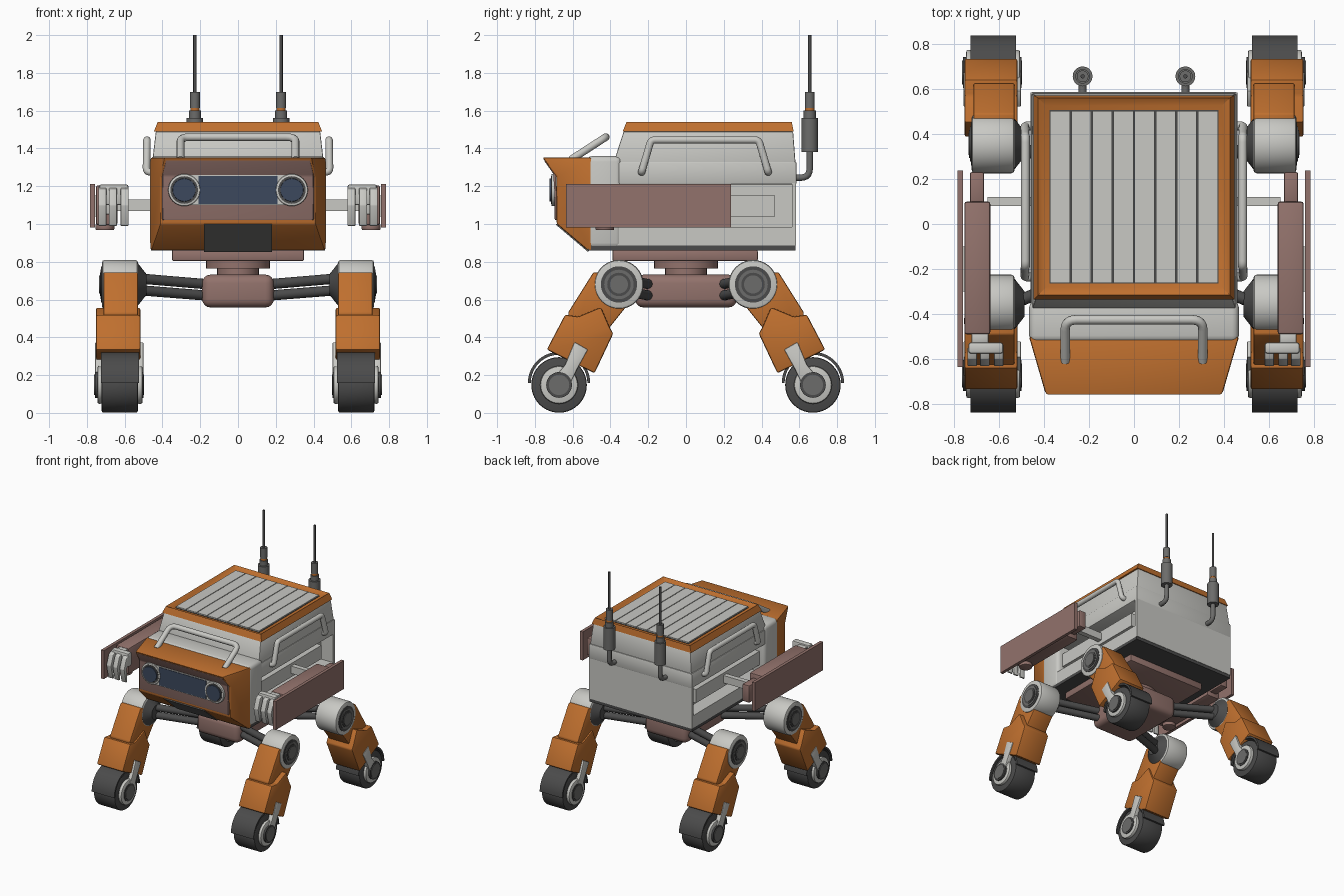
import bpy, bmesh, math
from mathutils import Vector, Matrix

cube = bpy.data.objects.get("Cube")
if cube:
    bpy.data.objects.remove(cube, do_unlink=True)


def material(name, *rgb):
    m = bpy.data.materials.new(name)
    m.use_nodes = True
    m.diffuse_color = (*rgb, 1)
    m.node_tree.nodes["Principled BSDF"].inputs["Base Color"].default_value = (*rgb, 1)
    return m


orange = material("burnt orange", .52, .16, .028)
white = material("warm white", .58, .58, .55)
pink = material("dusty mauve", .29, .17, .15)
dark = material("dark grey", .07, .07, .07)
grey = material("mid grey", .15, .15, .145)
navy = material("navy glass", .045, .065, .11)


def finish(name, bm, mat, mirror="", bevel=0, segments=2):
    """Bevel, shade and link a mesh, with mirrored copies across x and/or y."""
    bmesh.ops.recalc_face_normals(bm, faces=bm.faces)
    if bevel:
        sharp = [e for e in bm.edges if e.calc_face_angle(0) > .5]
        bmesh.ops.bevel(bm, geom=sharp, offset=bevel, segments=segments,
                        profile=.5, affect='EDGES', clamp_overlap=True)
    for f in bm.faces:
        f.smooth = True
    for e in bm.edges:
        e.smooth = e.calc_face_angle(0) < .6
    for sx in ((1, -1) if "x" in mirror else (1,)):
        for sy in ((1, -1) if "y" in mirror else (1,)):
            copy = bm.copy()
            bmesh.ops.scale(copy, vec=(sx, sy, 1), verts=copy.verts)
            if sx * sy < 0:
                bmesh.ops.reverse_faces(copy, faces=copy.faces)
            full = name
            if "y" in mirror:
                full += "_front" if sy > 0 else "_back"
            if "x" in mirror:
                full += "_left" if sx > 0 else "_right"
            mesh = bpy.data.meshes.new(full)
            copy.to_mesh(mesh)
            copy.free()
            mesh.materials.append(mat)
            bpy.context.collection.objects.link(bpy.data.objects.new(full, mesh))
    bm.free()


def box(name, mat, x, y, z, mirror="", bevel=0, segments=2):
    bm = bmesh.new()
    bmesh.ops.create_cube(bm, size=1)
    for v in bm.verts:
        v.co = [r[0] if c < 0 else r[1] for r, c in zip((x, y, z), v.co)]
    finish(name, bm, mat, mirror, bevel, segments)


def frustum(name, mat, low, high, bevel=0, recess=None):
    """Rectangles (half x, y0, y1, z) joined; recess = (inset, depth) sinks the top."""
    bm = bmesh.new()
    rings = [[bm.verts.new(p) for p in ((-h, a, z), (h, a, z), (h, b, z), (-h, b, z))]
             for h, a, b, z in (low, high)]
    for i in range(4):
        j = (i + 1) % 4
        bm.faces.new((rings[0][i], rings[0][j], rings[1][j], rings[1][i]))
    bm.faces.new(rings[0][::-1])
    top = bm.faces.new(rings[1])
    if recess:
        bm.normal_update()
        bmesh.ops.inset_region(bm, faces=[top], thickness=recess[0])
        bmesh.ops.translate(bm, verts=top.verts, vec=(0, 0, -recess[1]))
    finish(name, bm, mat, "", bevel)


def prism(name, mat, profile, left, right, mirror="", bevel=0, segments=2):
    """Extrude a (y, z) profile along x; the ends may be functions of y."""
    bm = bmesh.new()
    ends = [[bm.verts.new((e(y) if callable(e) else e, y, z)) for y, z in profile]
            for e in (left, right)]
    for ring in ends:
        bm.faces.new(ring)
    for i in range(len(profile)):
        j = (i + 1) % len(profile)
        bm.faces.new((ends[0][i], ends[0][j], ends[1][j], ends[1][i]))
    finish(name, bm, mat, mirror, bevel, segments)


def rod(name, mat, a, b, r, r_end=None, mirror="", bevel=0, sides=32):
    a, b = Vector(a), Vector(b)
    bm = bmesh.new()
    turn = (b - a).to_track_quat('Z', 'Y').to_matrix().to_4x4()
    bmesh.ops.create_cone(bm, cap_ends=True, segments=sides, radius1=r,
                          radius2=r if r_end is None else r_end, depth=(b - a).length,
                          matrix=Matrix.Translation((a + b) / 2) @ turn)
    finish(name, bm, mat, mirror, bevel)


def tube(name, mat, points, r, fillet=.05):
    """Round pipe through points with filleted corners."""
    pts = [Vector(p) for p in points]
    path = [pts[0]]
    for a, b, c in zip(pts, pts[1:], pts[2:]):
        p, q = b + (a - b).normalized() * fillet, b + (c - b).normalized() * fillet
        for k in range(6):
            t = k / 5
            path.append(p * (1 - t) ** 2 + b * 2 * t * (1 - t) + q * t * t)
    path.append(pts[-1])
    cu = bpy.data.curves.new(name, 'CURVE')
    cu.dimensions, cu.bevel_depth, cu.bevel_resolution = '3D', r, 3
    cu.use_fill_caps = True
    s = cu.splines.new('POLY')
    s.points.add(len(path) - 1)
    for sp, p in zip(s.points, path):
        sp.co = (*p, 1)
    cu.materials.append(mat)
    bpy.context.collection.objects.link(bpy.data.objects.new(name, cu))


# Hull with open side bays
box("floor_plate", dark, (-.46, .46), (-.52, .58), (.86, .885))
box("hull_core", white, (-.35, .35), (-.4, .57), (.9, 1.3))
box("hull_lower", white, (-.46, .46), (-.5, .58), (.885, .985))
box("hull_upper", white, (-.46, .46), (-.5, .585), (1.21, 1.33), bevel=.008)
box("hull_rear_wall", white, (-.46, .46), (.56, .583), (.885, 1.32))
box("hull_collar", white, (-.465, .465), (-.525, -.34), (.87, 1.36), bevel=.03, segments=3)
box("bay_rail", white, (.34, .42), (-.34, .47), (1.04, 1.15), "x")

# Tapered upper deck, orange rim and slatted roof
frustum("upper_deck", white, (.455, -.385, .58, 1.32), (.435, -.33, .567, 1.49), .006)
frustum("roof_rim", orange, (.445, -.335, .57, 1.49), (.425, -.315, .56, 1.54), recess=(.05, .02))
box("roof_bed", dark, (-.375, .375), (-.265, .505), (1.51, 1.523))
pitch = .75 / 8
for i in range(8):
    x0 = -.375 + i * pitch
    box(f"roof_slat_{i + 1}", white, (x0 + .003, x0 + pitch - .003), (-.262, .502), (1.515, 1.532))


# Cab nose, face panel and lamps
def cab_half(y):
    return .46 + (y + .52) * .29


def face_half(y):
    return cab_half(y) - .01


prism("cab_shell", orange, [(-.5, .86), (-.52, .86), (-.685, 1.0), (-.685, 1.25), (-.76, 1.352), (-.5, 1.352)],
      lambda y: -cab_half(y), cab_half, bevel=.012)
prism("face_panel", pink, [(-.67, 1.02), (-.695, 1.02), (-.695, 1.255), (-.753, 1.338), (-.7, 1.338)],
      lambda y: -face_half(y), face_half, bevel=.008)
prism("chin_plate", grey, [(-.52, .853), (-.69, .997), (-.68, 1.003), (-.51, .86)], -.18, .18)
box("lamp_frame", white, (-.285, .285), (-.704, -.68), (1.1, 1.26))
box("face_window", navy, (-.21, .21), (-.708, -.68), (1.107, 1.253))
rod("lamp_ring", white, (.285, -.68, 1.18), (.285, -.713, 1.18), .085, mirror="x", bevel=.006)
rod("lamp_seal", dark, (.285, -.68, 1.18), (.285, -.716, 1.18), .073, mirror="x")
rod("lamp_lens", navy, (.285, -.68, 1.18), (.285, -.722, 1.18), .068, .06, "x")

# Grab bars
tube("front_bar", white, [(-.305, -.61, 1.34), (-.305, -.425, 1.46), (.305, -.425, 1.46), (.305, -.61, 1.34)], .021)
for s, side in ((1, "left"), (-1, "right")):
    tube("side_bar_" + side, white, [(s * .44, -.235, 1.275), (s * .485, -.235, 1.275), (s * .482, -.185, 1.445),
                                     (s * .482, .385, 1.445), (s * .485, .435, 1.275), (s * .44, .435, 1.275)], .02, .022)
    # Antenna bracket
    tube("antenna_bracket_" + side, grey, [(s * .228, .57, 1.245), (s * .228, .655, 1.245), (s * .228, .655, 1.4)], .018)

# Antennas as stacked cylinders: name, colour, bottom, top, radius
for part, mat, low, high, r in (("can", grey, 1.38, 1.56, .044), ("collar", grey, 1.56, 1.6, .032),
                                ("band", orange, 1.6, 1.615, .024), ("plug", grey, 1.615, 1.7, .026),
                                ("whip", dark, 1.7, 2.0, .009)):
    rod("antenna_" + part, mat, (.228, .655, low), (.228, .655, high), r, mirror="x", sides=20)

# Side arms with shield panels and grippers
box("arm_strut", white, (.4, .65), (.08, .12), (1.07, 1.13), "x")
box("arm_body", pink, (.637, .753), (-.49, .1), (.995, 1.205), "x", .012)
box("arm_tail", pink, (.665, .728), (.09, .23), (1.03, 1.17), "x", .008)
box("shield_spacer", white, (.745, .762), (-.3, -.1), (1.04, 1.15), "x")
box("shield_panel", pink, (.758, .783), (-.635, .238), (.982, 1.212), "x")
rod("wrist_pivot", pink, (.705, -.43, .967), (.705, -.43, 1.0), .05, mirror="x", bevel=.008)
box("gripper_wrist", white, (.645, .722), (-.53, -.48), (1.05, 1.2), "x", .008)
box("gripper_palm", white, (.58, .735), (-.575, -.525), (1.1, 1.21), "x", .012)
for i, x in enumerate((.6, .662, .718)):
    prism(f"gripper_finger_{i + 1}", white, [(-.55, 1.2), (-.6, 1.18), (-.63, 1.1), (-.605, .99), (-.59, .99),
                                            (-.595, 1.1), (-.55, 1.13)], x - .021, x + .021, "x", .004)

# Undercarriage
box("belly_plate", pink, (-.35, .35), (-.39, .38), (.805, .862), bevel=.008)
rod("belly_turntable", pink, (0, 0, .765), (0, 0, .806), .17)
rod("belly_column", pink, (0, 0, .71), (0, 0, .77), .11)
box("leg_hub", pink, (-.19, .19), (-.27, .27), (.558, .732), bevel=.045, segments=4)
for i, (low, high) in enumerate(((.62, .65), (.68, .712))):
    rod(f"leg_rod_{i + 1}", dark, (.15, -.19, low), (.53, -.35, high), .027, mirror="xy", sides=16)

# Legs, repeated at the four corners
HIP, AXLE = (-.355, .68), (-.672, .148)


def disc(name, mat, centre, x0, x1, r, r_end=None, bevel=0):
    rod(name, mat, (x0, *centre), (x1, *centre), r, r_end, "xy", bevel, 40)


disc("hip_drum", white, HIP, .53, .72, .13, bevel=.014)
disc("hip_boot", dark, HIP, .485, .532, .055, .115)
disc("hip_ring", dark, HIP, .7, .724, .096)
disc("hip_groove", grey, HIP, .7, .728, .078)
disc("hip_seal", dark, HIP, .7, .731, .062)
disc("hip_cap", grey, HIP, .7, .735, .048)
prism("thigh", orange, [(-.41, .74), (-.49, .745), (-.625, .53), (-.6, .42), (-.43, .42), (-.31, .57)],
      .53, .712, "xy", .008)
prism("shin", orange, [(-.57, .51), (-.64, .52), (-.737, .335), (-.484, .21), (-.385, .42), (-.405, .455), (-.45, .56)],
      .517, .752, "xy", .01)

disc("tyre", dark, AXLE, .53, .722, .147, bevel=.01)
for x0, x1, label in ((.505, .535, "inner"), (.718, .745, "outer")):
    disc("wheel_plate_" + label, white, AXLE, x0, x1, .1, bevel=.01)
    prism("fork_" + label, white, [(-.59, .375), (-.52, .335), (-.575, .235), (-.63, .12), (-.71, .17), (-.64, .255)],
          x0 - .004, x1 + .012, "xy", .005)
disc("axle_rim", dark, AXLE, .5, .758, .068)
disc("axle_cap", grey, AXLE, .497, .762, .054)

# Fender arc over the upper half of each wheel
arc = [math.pi * k / 20 for k in range(21)]
fender = [(AXLE[0] + r * math.cos(a), AXLE[1] + .01 + r * math.sin(a))
          for r, angles in ((.165, arc), (.15, arc[::-1])) for a in angles]
prism("fender", dark, fender, .523, .725, "xy")
